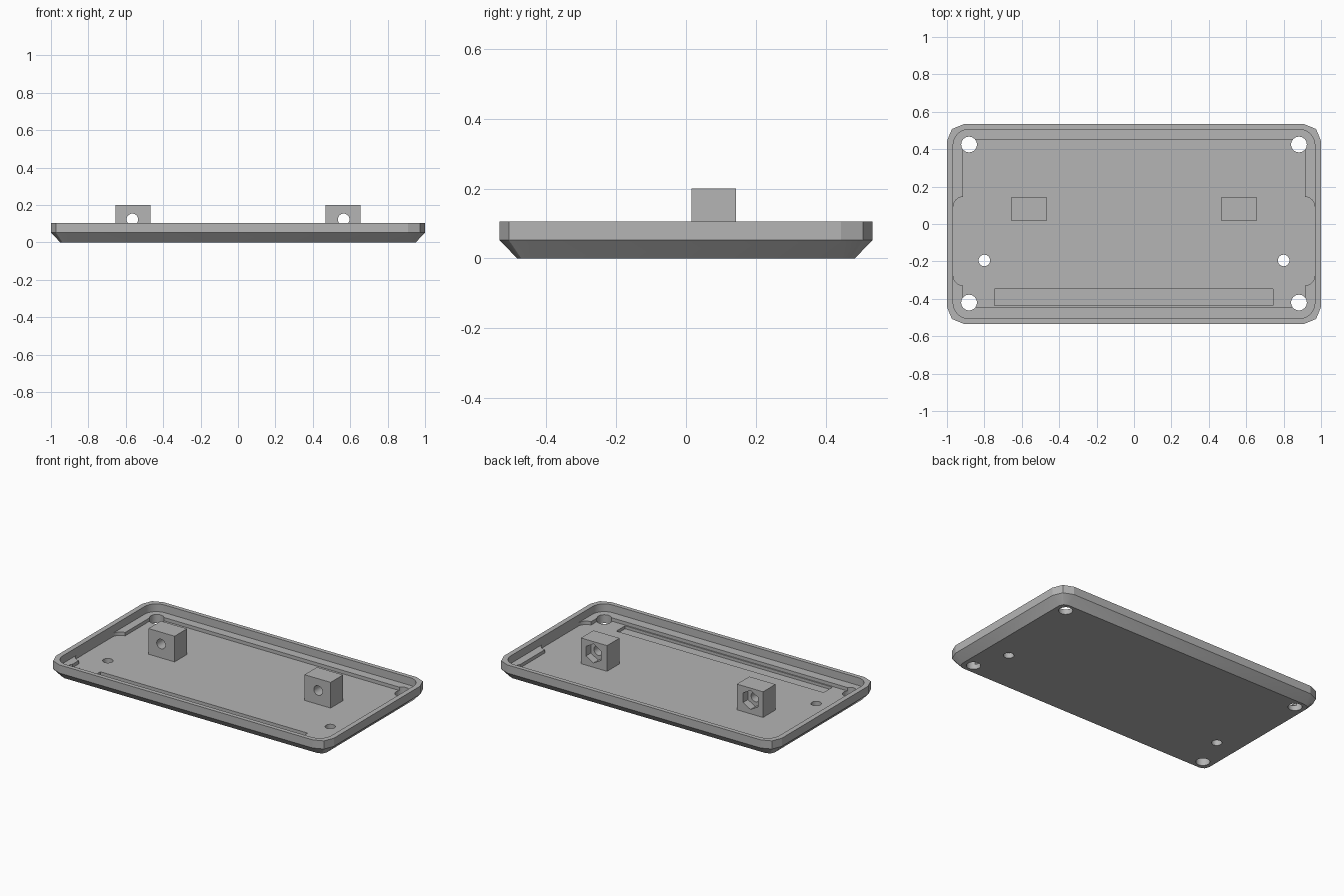
import bpy, bmesh, math

if "Cube" in bpy.data.objects:
    bpy.data.objects.remove(bpy.data.objects["Cube"], do_unlink=True)

grey = bpy.data.materials.new("plain grey")
grey.use_nodes = True
colour = (0.46, 0.46, 0.46, 1)
grey.diffuse_color = colour
grey.node_tree.nodes["Principled BSDF"].inputs["Base Color"].default_value = colour


def outline(hx, hy, r, seg, cy=0.0):
    """Rounded rectangle, counter-clockwise."""
    pts = []
    for i, (sx, sy) in enumerate([(1, 1), (-1, 1), (-1, -1), (1, -1)]):
        for k in range(seg + 1):
            a = math.pi / 2 * (i + k / seg)
            pts.append((sx * (hx - r) + r * math.cos(a),
                        cy + sy * (hy - r) + r * math.sin(a)))
    return pts


def loft(name, rings):
    """Closed solid through rings of (outline, z)."""
    bm = bmesh.new()
    loops = [[bm.verts.new((x, y, z)) for x, y in pts] for pts, z in rings]
    n = len(loops[0])
    bm.faces.new(loops[0][::-1])
    bm.faces.new(loops[-1])
    for low, high in zip(loops, loops[1:]):
        for i in range(n):
            j = (i + 1) % n
            bm.faces.new((low[i], low[j], high[j], high[i]))
    mesh = bpy.data.meshes.new(name)
    bm.to_mesh(mesh)
    bm.free()
    mesh.materials.append(grey)
    ob = bpy.data.objects.new(name, mesh)
    bpy.context.collection.objects.link(ob)
    return ob


def box(name, x0, x1, y0, y1, z0, z1):
    pts = [(x0, y0), (x1, y0), (x1, y1), (x0, y1)]
    return loft(name, [(pts, z0), (pts, z1)])


def cylinder(name, r, depth, loc, sides=32, along_y=False):
    pts = [(r * math.cos(2 * math.pi * i / sides), r * math.sin(2 * math.pi * i / sides))
           for i in range(sides)]
    ob = loft(name, [(pts, -depth / 2), (pts, depth / 2)])
    ob.location = loc
    if along_y:
        ob.rotation_euler = (math.pi / 2, 0, 0)
        if sides == 6:
            ob.rotation_euler = (math.pi / 2, math.pi / 6, 0)
    return ob


def cut(target, cutter):
    """Subtract the cutter, apply, and remove it."""
    cutter.hide_render = True
    mod = target.modifiers.new("cut", 'BOOLEAN')
    mod.operation = 'DIFFERENCE'
    mod.solver = 'EXACT'
    mod.object = cutter
    bpy.context.view_layer.objects.active = target
    bpy.ops.object.modifier_apply(modifier=mod.name)
    bpy.data.objects.remove(cutter, do_unlink=True)


FLOOR, LEDGE, TOP = 0.033, 0.055, 0.105

# Tray shell with a chamfered underside
tray = loft("tray", [(outline(0.95, 0.484, 0.04, 2), 0),
                     (outline(1.0, 0.534, 0.09, 2), 0.052),
                     (outline(1.0, 0.534, 0.09, 2), TOP)])

# Cavity above the ledge, then the deeper floor with its side bays
lip = outline(0.967, 0.506, 0.085, 8)
cut(tray, loft("lip_cutter", [(lip, LEDGE), (lip, 0.3)]))
cut(tray, box("floor_cutter", -0.914, 0.914, -0.445, 0.449, FLOOR, 0.3))
bay = outline(0.967, 0.238, 0.056, 6, cy=-0.092)
cut(tray, loft("bay_cutter", [(bay, FLOOR), (bay, 0.3)]))

# Shallow slot along the front
cut(tray, box("slot_cutter", -0.747, 0.744, -0.437, -0.347, 0.014, 0.3))

# Corner screw holes and small floor holes
for sx in (-1, 1):
    for y in (0.425, -0.42):
        cut(tray, cylinder("corner_hole", 0.042, 0.6, (sx * 0.882, y, 0)))
    cut(tray, cylinder("small_hole", 0.031, 0.6, (sx * 0.8, -0.195, 0)))

# Mounting blocks with a bolt hole and a hexagonal nut pocket at the back
for side, sx in (("left", 1), ("right", -1)):
    cx = sx * 0.561
    block = box(side + "_mounting_block", cx - 0.094, cx + 0.094,
                0.016, 0.144, FLOOR - 0.003, 0.2)
    bolt_x = sx * 0.565
    cut(block, cylinder("bolt_hole", 0.031, 0.6, (bolt_x, 0.08, 0.123), along_y=True))
    cut(block, cylinder("nut_pocket", 0.062, 0.1, (bolt_x, 0.144, 0.123), 6, True))

# Smooth curved walls while keeping edges crisp
bpy.ops.object.select_all(action='DESELECT')
for ob in bpy.context.collection.objects:
    if ob.type == 'MESH' and (ob == tray or "block" in ob.name):
        ob.select_set(True)
        bpy.context.view_layer.objects.active = ob
bpy.ops.object.shade_smooth_by_angle(angle=math.radians(20))
